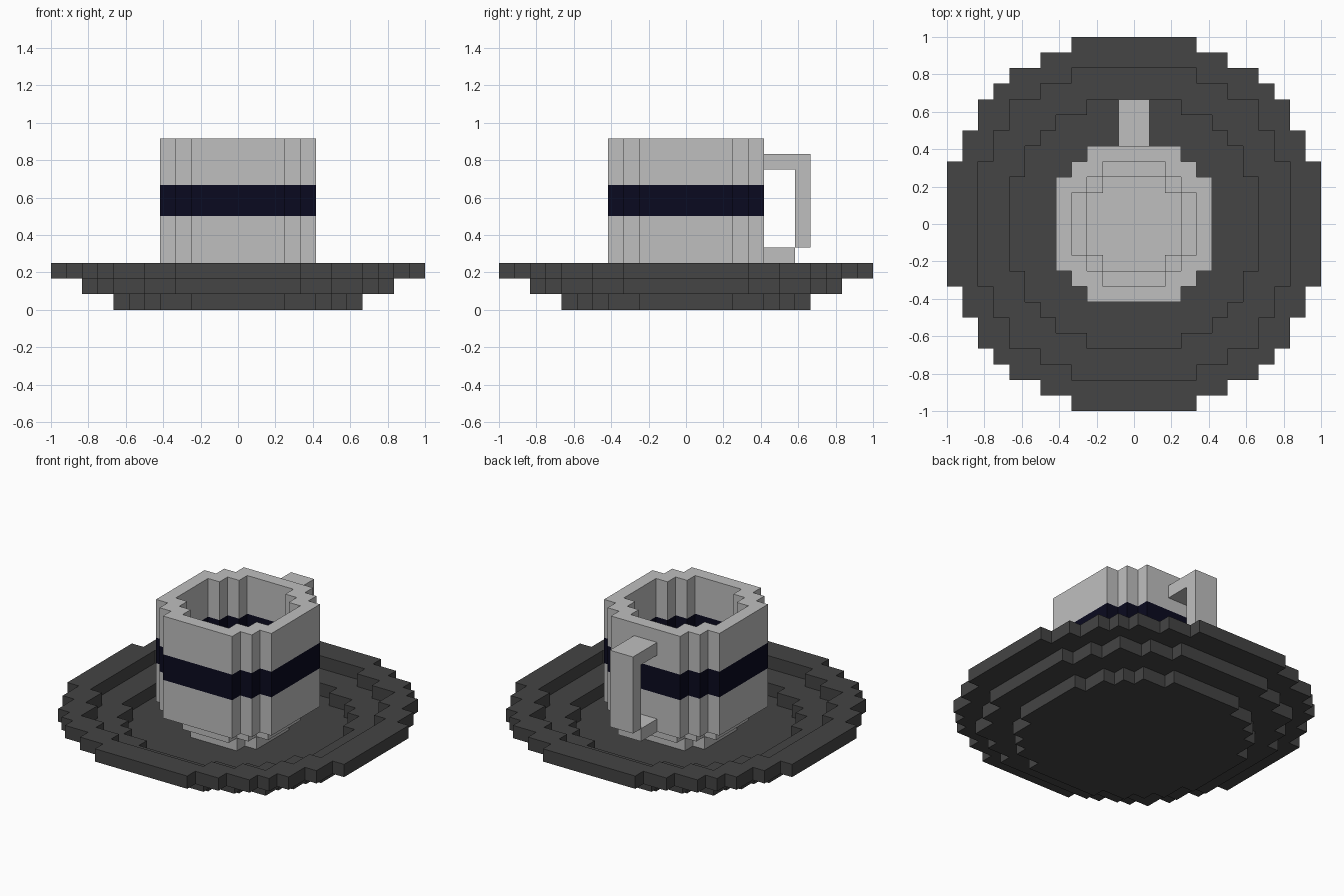
import bpy
import bmesh
from mathutils import Vector

cube = bpy.data.objects.get("Cube")
if cube:
    bpy.data.objects.remove(cube, do_unlink=True)

U = 1 / 12  # edge length of one block


def material(name, r, g, b):
    m = bpy.data.materials.new(name)
    m.use_nodes = True
    m.diffuse_color = (r, g, b, 1)
    m.node_tree.nodes["Principled BSDF"].inputs["Base Color"].default_value = (r, g, b, 1)
    return m


plate_grey = material("plate dark grey", 0.058, 0.058, 0.058)
cup_grey = material("cup light grey", 0.52, 0.52, 0.52)
band_navy = material("band navy", 0.003, 0.003, 0.014)


def disc(steps):
    """Blocks of a stepped disc; steps lists (row limit, half width) outward from the centre."""
    cells = set()
    start = 0
    for limit, half in steps:
        for row in range(start, limit):
            for x in range(-half, half):
                cells |= {(x, row), (x, -row - 1)}
        start = limit
    return cells


def layer(cells, z0, z1):
    return {(x, y, z) for x, y in cells for z in range(z0, z1)}


def box(x0, x1, y0, y1, z0, z1):
    return {(x, y, z) for x in range(x0, x1) for y in range(y0, y1) for z in range(z0, z1)}


def build(name, blocks, materials, rule=lambda z: 0):
    """Skin the exposed sides of the blocks and merge them into large flat faces."""
    bm = bmesh.new()
    for block in sorted(blocks):
        for axis in range(3):
            for sign in (-1, 1):
                near = list(block)
                near[axis] += sign
                if tuple(near) in blocks:
                    continue
                a, b = (axis + 1) % 3, (axis + 2) % 3
                corners = []
                for da, db in ((0, 0), (1, 0), (1, 1), (0, 1))[::sign]:
                    p = Vector(block)
                    p[axis] += sign > 0
                    p[a] += da
                    p[b] += db
                    corners.append(bm.verts.new(p * U))
                bm.faces.new(corners).material_index = rule(block[2])
    bmesh.ops.remove_doubles(bm, verts=bm.verts[:], dist=U / 100)
    bmesh.ops.dissolve_limit(bm, angle_limit=0.01, verts=bm.verts[:],
                             edges=bm.edges[:], delimit={'MATERIAL'})
    mesh = bpy.data.meshes.new(name)
    bm.to_mesh(mesh)
    bm.free()
    for m in materials:
        mesh.materials.append(m)
    obj = bpy.data.objects.new(name, mesh)
    bpy.context.collection.objects.link(obj)
    return obj


# Saucer: solid base and two rings stepping outward
base = disc([(3, 8), (5, 7), (6, 6), (7, 5), (8, 3)])
middle = disc([(4, 10), (6, 9), (8, 8), (9, 6), (10, 4)])
rim = disc([(4, 12), (6, 11), (8, 10), (9, 9), (10, 8), (11, 6), (12, 4)])
build("saucer", layer(base, 0, 1) | layer(middle - base, 1, 2) | layer(rim - middle, 2, 3),
      [plate_grey])

# Cup foot: small floor and a ring below the wall
floor = disc([(2, 3), (3, 2)])
inner = disc([(2, 4), (3, 3), (4, 2)])
build("cup_foot", layer(floor, 1, 2) | layer(inner - floor, 2, 3), [cup_grey])

# Cup wall with a painted band
outer = disc([(3, 5), (4, 4), (5, 3)])
build("cup_wall", layer(outer - inner, 3, 11), [cup_grey, band_navy],
      lambda z: int(6 <= z < 8))

# Handle at the back: top bar, upright, bottom bar
build("cup_handle", box(-1, 1, 5, 8, 9, 10) | box(-1, 1, 7, 8, 4, 9) | box(-1, 1, 5, 7, 3, 4),
      [cup_grey])
